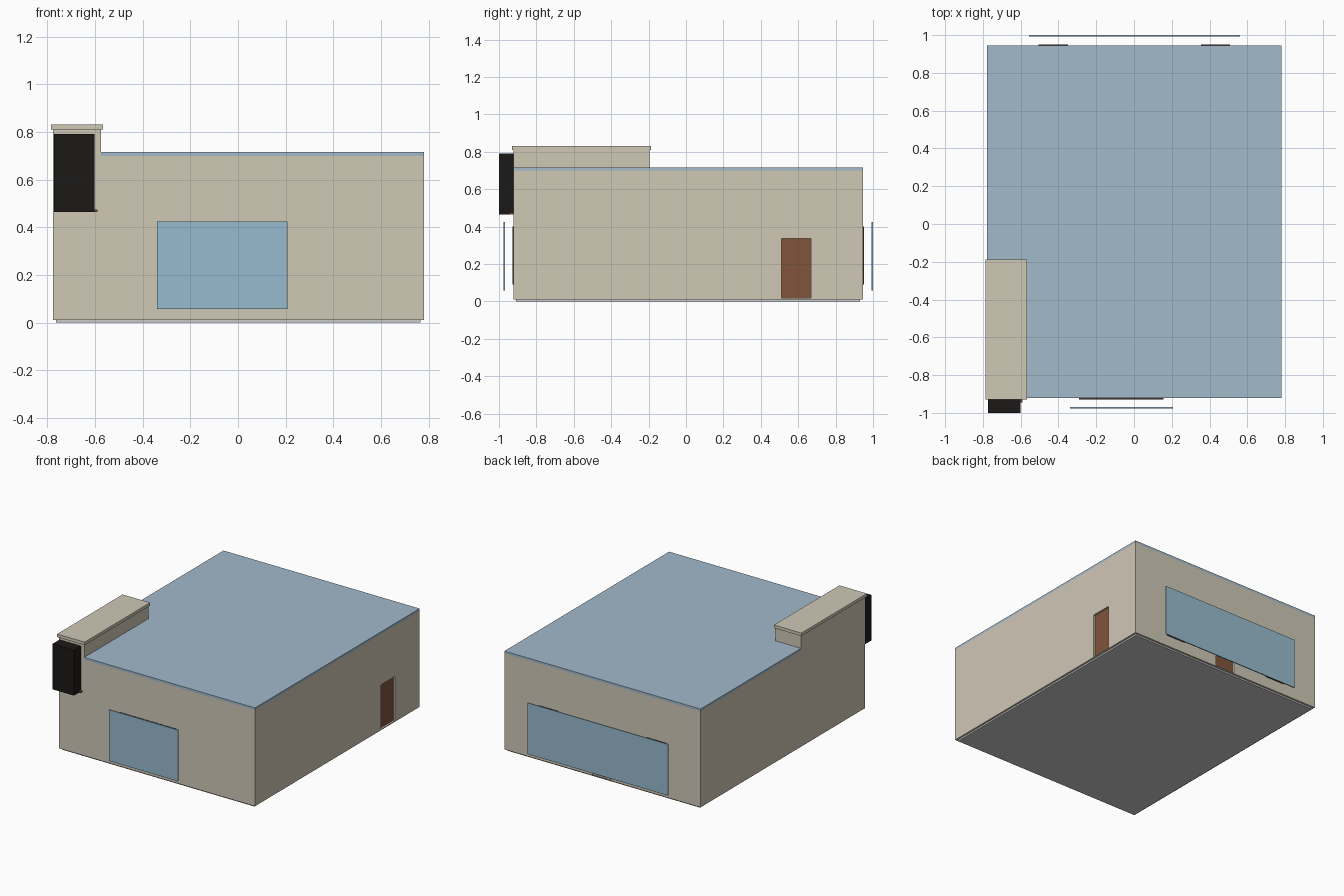
import bpy, bmesh

if "Cube" in bpy.data.objects:
    bpy.data.objects.remove(bpy.data.objects["Cube"])


def material(name, rgb):
    m = bpy.data.materials.new(name)
    m.diffuse_color = (*rgb, 1)
    m.use_nodes = True
    m.node_tree.nodes["Principled BSDF"].inputs["Base Color"].default_value = m.diffuse_color
    return m


beige = material("plaster", (0.63, 0.58, 0.47))
blue = material("roof_blue", (0.36, 0.49, 0.60))
glass = material("glass", (0.31, 0.50, 0.62))
brown = material("wood", (0.22, 0.09, 0.045))
dark = material("dark_frame", (0.06, 0.03, 0.02))
black = material("black", (0.012, 0.01, 0.009))


def prism(name, pts, z0, z1, mat=None):
    """Extrude a plan outline from z0 to z1."""
    bm = bmesh.new()
    face = bm.faces.new([bm.verts.new((x, y, z0)) for x, y in pts])
    ext = bmesh.ops.extrude_face_region(bm, geom=[face])
    for v in ext["geom"]:
        if isinstance(v, bmesh.types.BMVert):
            v.co.z = z1
    bmesh.ops.recalc_face_normals(bm, faces=bm.faces)
    me = bpy.data.meshes.new(name)
    bm.to_mesh(me)
    bm.free()
    ob = bpy.data.objects.new(name, me)
    bpy.context.collection.objects.link(ob)
    if mat:
        me.materials.append(mat)
    return ob


def box(name, x0, x1, y0, y1, z0, z1, mat=None):
    return prism(name, [(x0, y0), (x1, y0), (x1, y1), (x0, y1)], z0, z1, mat)


def cut(ob, cutter):
    cutter.hide_render = True
    cutter.hide_viewport = True
    cutter.display_type = 'WIRE'
    m = ob.modifiers.new("recess", 'BOOLEAN')
    m.operation = 'DIFFERENCE'
    m.solver = 'EXACT'
    m.object = cutter


def window_frame(name, x0, x1, y0, y1, z0=0.09, z1=0.40, t=0.015):
    """Frame of two posts and two rails."""
    box(name + "_post_left", x0, x0 + t, y0, y1, z0, z1, dark)
    box(name + "_post_right", x1 - t, x1, y0, y1, z0, z1, dark)
    box(name + "_sill", x0 + t, x1 - t, y0, y1, z0, z0 + t, dark)
    box(name + "_head", x0 + t, x1 - t, y0, y1, z1 - t, z1, dark)


X0, X1, Y0, Y1 = -0.777, 0.78, -0.922, 0.945

# Foundation and walls
box("foundation", X0 + 0.014, X1 - 0.014, Y0 + 0.014, Y1 - 0.014, 0, 0.011)
walls = box("walls", X0, X1, Y0, Y1, 0.011, 0.70, beige)

# Flat roof, notched around the corner parapet
prism("roof", [(-0.575, Y0), (X1, Y0), (X1, Y1), (X0, Y1),
               (X0, -0.195), (-0.575, -0.195)], 0.70, 0.717, blue)

# Raised corner parapet with its cap
box("parapet", X0, -0.575, Y0, -0.195, 0.70, 0.81, beige)
box("parapet_cap", -0.785, -0.567, -0.93, -0.187, 0.81, 0.832, beige)

# Blank hanging sign box and bracket
box("sign_box", -0.772, -0.602, -1.0, Y0, 0.465, 0.792, black)
box("sign_bracket", -0.602, -0.59, -0.945, Y0, 0.465, 0.475, brown)

# Recessed doors on the right side and the back
cut(walls, box("side_door_cutter", X1 - 0.015, X1 + 0.05, 0.51, 0.667, 0.018, 0.336))
box("side_door", X1 - 0.02, X1 - 0.013, 0.51, 0.667, 0.018, 0.336, brown)
cut(walls, box("back_door_cutter", -0.075, 0.08, Y1 - 0.015, Y1 + 0.05, 0.018, 0.336))
box("back_door", -0.075, 0.08, Y1 - 0.02, Y1 - 0.013, 0.018, 0.336, brown)

# Window frames on the walls
window_frame("front_window", -0.29, 0.155, Y0 - 0.006, Y0)
window_frame("back_window_left", -0.505, -0.35, Y1, Y1 + 0.006)
window_frame("back_window_right", 0.355, 0.508, Y1, Y1 + 0.006)

# Glass panels standing off the walls
box("front_glass", -0.34, 0.207, -0.977, -0.969, 0.058, 0.425, glass)
box("back_glass", -0.556, 0.56, 0.993, 1.0, 0.058, 0.425, glass)
